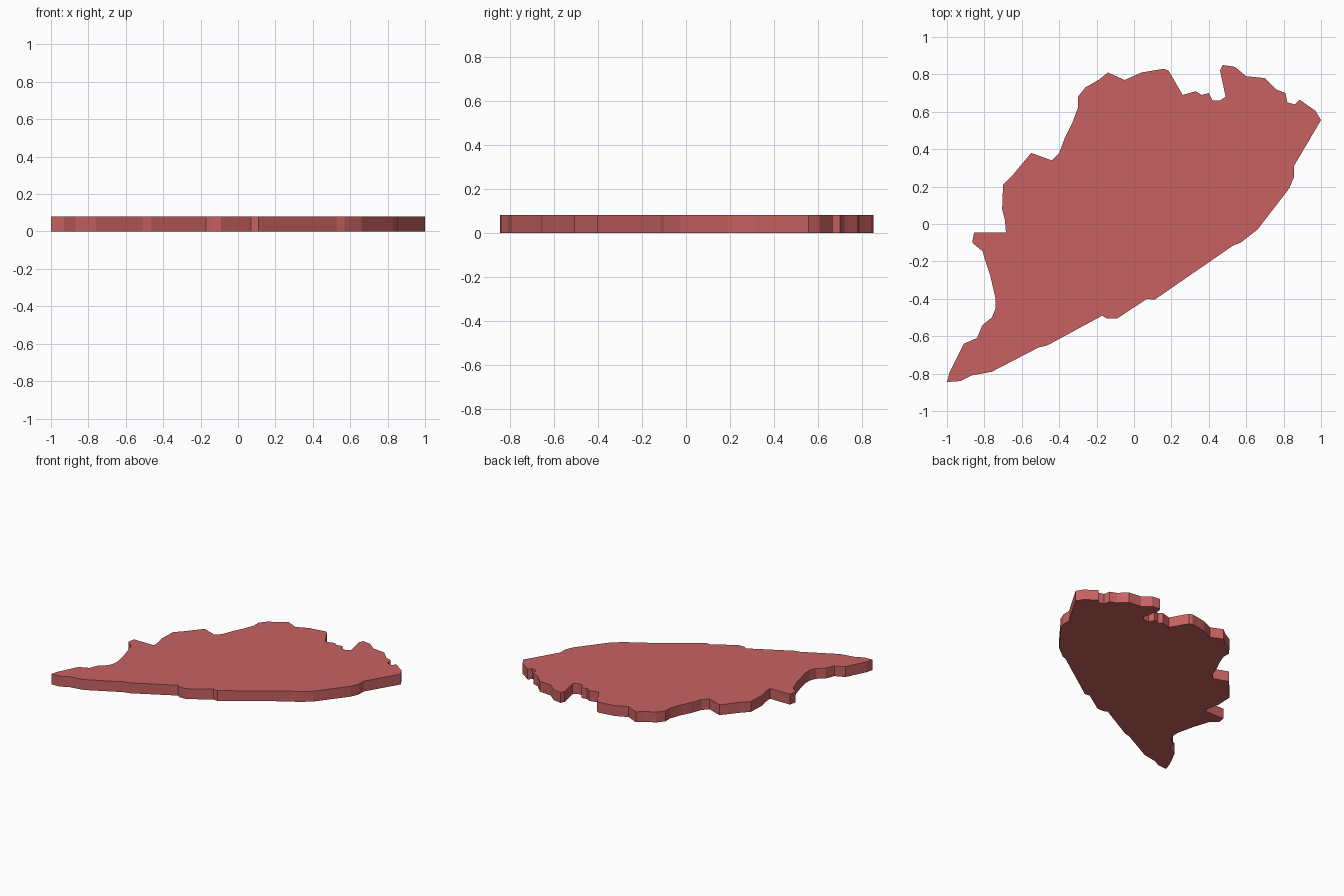
import bpy
import bmesh

if "Cube" in bpy.data.objects:
    bpy.data.objects.remove(bpy.data.objects["Cube"])

THICKNESS = 0.08

# Outline of the slab, clockwise from the lower-left tip
west_edge = [
    (-1, -.845), (-.985, -.79), (-.91, -.64), (-.84, -.61), (-.81, -.54),
    (-.76, -.5), (-.74, -.45), (-.74, -.4), (-.77, -.27), (-.8, -.18),
    (-.81, -.145), (-.865, -.1), (-.855, -.045), (-.685, -.045),
    (-.69, .02), (-.705, .08), (-.7, .21), (-.65, .26), (-.55, .38),
    (-.44, .34), (-.4, .38), (-.37, .46), (-.33, .54), (-.3, .62)]
north_edge = [
    (-.3, .68), (-.26, .73), (-.19, .77), (-.14, .81), (-.05, .77),
    (.04, .81), (.16, .83), (.185, .82), (.26, .69), (.33, .71),
    (.36, .69), (.4, .7), (.42, .66), (.46, .66), (.49, .68),
    (.46, .82), (.475, .85), (.54, .84), (.6, .79), (.7, .78)]
south_east_edge = [
    (.76, .72), (.81, .7), (.82, .65), (.86, .64), (.885, .665),
    (.97, .605), (1, .555), (.855, .31), (.855, .25), (.83, .19),
    (.66, -.03), (.57, -.1), (.53, -.115), (.11, -.405), (.07, -.4),
    (-.09, -.505), (-.145, -.505), (-.17, -.49), (-.465, -.65),
    (-.51, -.66), (-.76, -.79), (-.87, -.81), (-.93, -.84)]

# Fill the outline and extrude it upwards
bm = bmesh.new()
outline = west_edge + north_edge + south_east_edge
base = bm.faces.new([bm.verts.new((x, y, 0)) for x, y in outline])
top = bmesh.ops.extrude_face_region(bm, geom=[base], use_keep_orig=True)["geom"]
bmesh.ops.translate(bm, vec=(0, 0, THICKNESS),
                    verts=[v for v in top if isinstance(v, bmesh.types.BMVert)])
bmesh.ops.recalc_face_normals(bm, faces=bm.faces)
caps = [f for f in bm.faces if len(f.verts) > 4]
bmesh.ops.triangulate(bm, faces=caps, ngon_method='EAR_CLIP')

mesh = bpy.data.meshes.new("map_region_slab")
bm.to_mesh(mesh)
bm.free()
slab = bpy.data.objects.new("map_region_slab", mesh)
bpy.context.collection.objects.link(slab)

# Red colour
red = bpy.data.materials.new("red")
red.diffuse_color = (.58, .12, .12, 1)
red.use_nodes = True
red.node_tree.nodes["Principled BSDF"].inputs["Base Color"].default_value = red.diffuse_color
mesh.materials.append(red)
